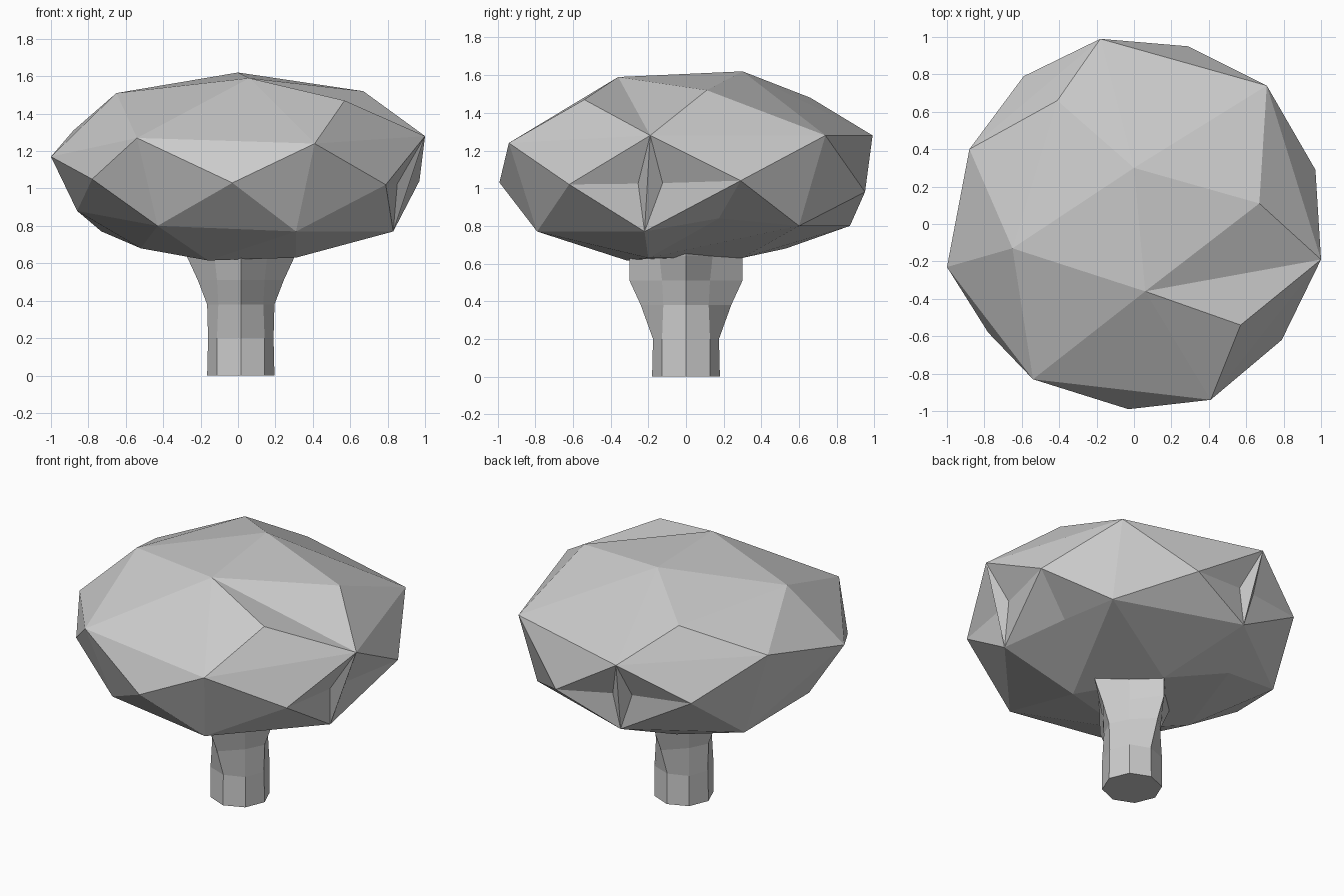
import bpy, bmesh, math
from mathutils import Vector

cube = bpy.data.objects.get("Cube")
if cube:
    bpy.data.objects.remove(cube)

GREY = (0.6, 0.6, 0.6, 1)
grey = bpy.data.materials.new("plain_grey")
grey.use_nodes = True
grey.diffuse_color = GREY
grey.node_tree.nodes["Principled BSDF"].inputs["Base Color"].default_value = GREY


def finish(bm, name):
    bmesh.ops.recalc_face_normals(bm, faces=bm.faces)
    mesh = bpy.data.meshes.new(name)
    bm.to_mesh(mesh)
    bm.free()
    mesh.materials.append(grey)
    obj = bpy.data.objects.new(name, mesh)
    bpy.context.collection.objects.link(obj)
    return obj


# Canopy: key corners of a faceted crown, in rough layers
crown = [(0, .3, 1.62), (.06, -.36, 1.59), (-.65, -.13, 1.51), (.67, .11, 1.52),
         (-.41, .66, 1.48), (.57, -.54, 1.47)]
shoulder = [(-.18, .99, 1.28), (.71, .74, 1.28), (1, -.19, 1.28), (.41, -.94, 1.24),
            (-.54, -.83, 1.27), (-1, -.23, 1.17), (-.88, .4, 1.31)]
waist = [(.29, .95, .98), (.97, .29, 1.04), (.79, -.62, 1.02), (-.03, -.99, 1.03),
         (-.78, -.58, 1.05), (-.59, .79, 1.06), (-.86, -.06, .88)]
skirt = [(.83, -.22, .77), (.67, .6, .8), (-.13, .87, .8), (-.73, .43, .77),
         (-.43, -.7, .8), (.31, -.79, .77)]
base = [(.31, -.2, .63), (.02, .3, .63), (-.16, -.31, .615), (-.52, -.1, .68),
        (-.3, .53, .68)]

bm = bmesh.new()
vert = {p: bm.verts.new(p) for p in crown + shoulder + waist + skirt + base}
bmesh.ops.convex_hull(bm, input=bm.verts[:])


def edge(a, b):
    if vert[a].is_valid and vert[b].is_valid:
        return bm.edges.get((vert[a], vert[b]))


# Fold the crown inward above the front left notch
ridge = edge(crown[3], crown[5])
if ridge:
    bmesh.ops.rotate_edges(bm, edges=[ridge])

# Thin fins: sink a point into the faces on both sides of an edge
for top, low in ((shoulder[2], skirt[0]), (shoulder[0], skirt[2])):
    fin = edge(top, low)
    if not fin:
        continue
    mid = (Vector(top) + Vector(low)) / 2
    for face in list(fin.link_faces):
        third = next(v for v in face.verts if v not in fin.verts)
        spot = mid + (third.co - mid) * 0.15
        spot.x *= 0.95
        spot.y *= 0.95
        bmesh.ops.poke(bm, faces=[face])["verts"][0].co = spot

# Scalloped skirt: push the middle of its edges up and in
for i in (0, 1, 5):
    hem = edge(skirt[i], skirt[(i + 1) % 6])
    if hem:
        new = bmesh.ops.bisect_edges(bm, edges=[hem], cuts=1)["geom_split"]
        for v in (g for g in new if isinstance(g, bmesh.types.BMVert)):
            v.co = (v.co.x * 0.92, v.co.y * 0.92, v.co.z + 0.055)
bmesh.ops.triangulate(bm, faces=bm.faces[:])
finish(bm, "canopy")

# Trunk: eight-sided rings that spread into four limbs below the canopy
SIDES = 8
rings = [(0, .18, .18, .18), (.2, .175, .175, .18), (.38, .18, .24, .17),
         (.51, .23, .3, .18), (.64, .29, .3, .2), (.74, .3, .3, .2)]
bm = bmesh.new()
levels = []
for z, rx, ry, diagonal in rings:
    level = []
    for i in range(SIDES):
        a = math.tau * i / SIDES
        r = diagonal if i % 2 else (ry if i % 4 else rx)
        level.append(bm.verts.new((r * math.cos(a) + .015, r * math.sin(a), z)))
    levels.append(level)
for lower, upper in zip(levels, levels[1:]):
    for i in range(SIDES):
        j = (i + 1) % SIDES
        bm.faces.new((lower[i], lower[j], upper[j], upper[i]))
bm.faces.new(levels[0])
bm.faces.new(levels[-1])
finish(bm, "trunk")
